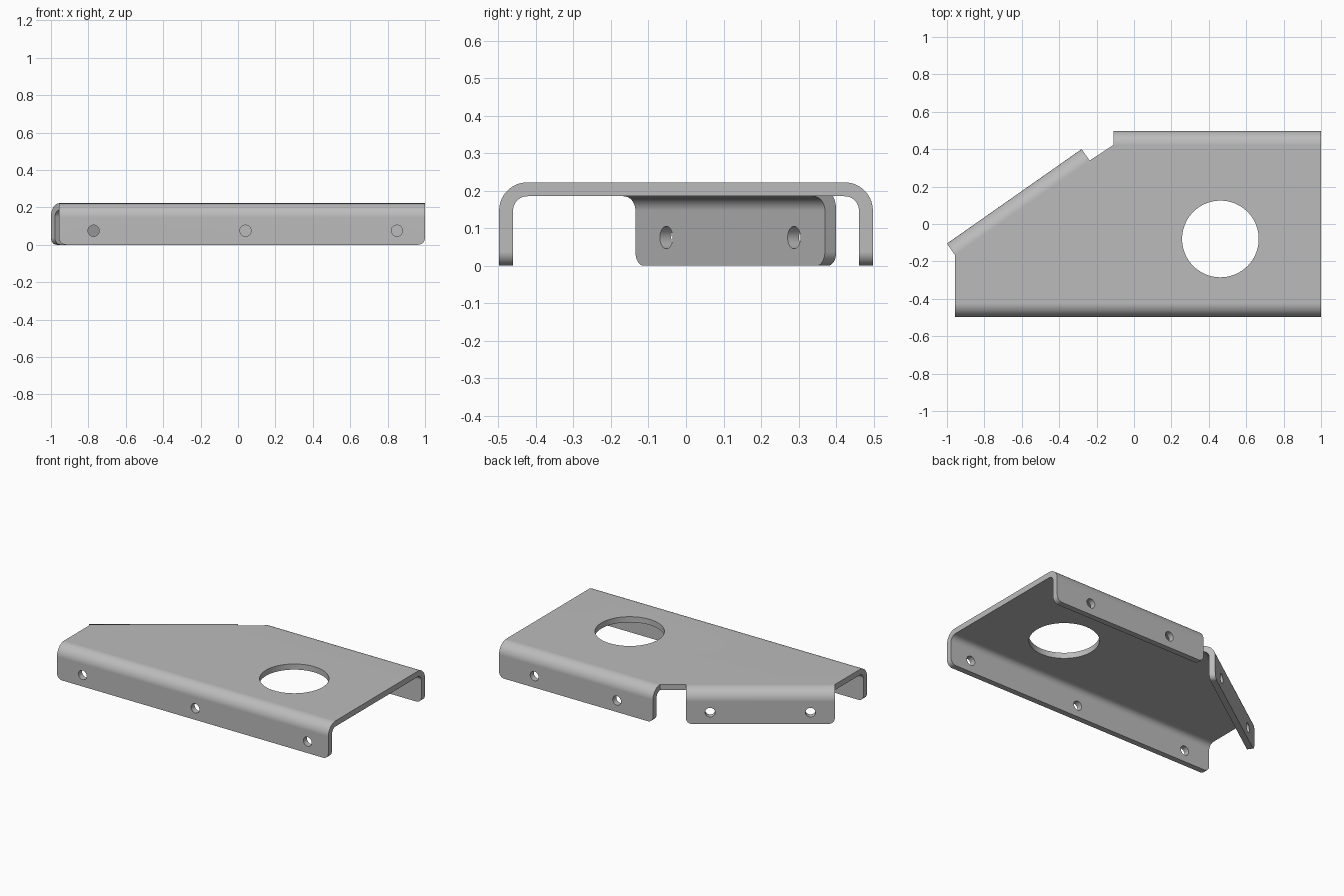
import bpy, bmesh, math
from mathutils import Vector, Matrix

cube = bpy.data.objects.get("Cube")
if cube:
    bpy.data.objects.remove(cube, do_unlink=True)

HEIGHT = 0.222      # top of the sheet
THICK = 0.037       # sheet thickness
BEND = 0.075        # outer bend radius
CORNER = 0.037      # rounding of the lower flange corners
HOLE_R, HOLE_Z = 0.03, 0.075
BEND_STEPS, CORNER_STEPS = 14, 8

metal = bpy.data.materials.new("grey metal")
metal.use_nodes = True
colour = (0.5, 0.5, 0.5, 1)
metal.diffuse_color = colour
metal.node_tree.nodes["Principled BSDF"].inputs["Base Color"].default_value = colour

# Flat top outline, anticlockwise
outline = [(-0.957, -0.423), (1.0, -0.423), (1.0, 0.423),
           (-0.11, 0.423), (-0.237, 0.339), (-0.957, -0.166)]
# Flanged outline edges: start corner, end corner, hole distances from start
flanges = [(0, 1, (0.185, 0.997, 1.807)),
           (2, 3, (0.255, 0.85)),
           (4, 5, (0.143, 0.736))]

bm = bmesh.new()
cut = bmesh.new()
plate = [bm.verts.new((x, y, HEIGHT)) for x, y in outline]
bm.faces.new(plate)


def add_hole(centre, axis, radius, depth, segments):
    """Add a cylinder to the cutter mesh."""
    turn = axis.to_track_quat('Z', 'Y').to_matrix().to_4x4()
    bmesh.ops.create_cone(cut, cap_ends=True, segments=segments, radius1=radius,
                          radius2=radius, depth=depth,
                          matrix=Matrix.Translation(centre) @ turn)


def add_flange(va, vb, holes):
    """Bend the sheet down along va-vb and end it in a rounded tab."""
    a, b = va.co.copy(), vb.co.copy()
    along = (b - a).normalized()
    out = Vector((along.y, -along.x, 0))
    # Bend
    for i in range(1, BEND_STEPS + 1):
        t = math.pi / 2 * i / BEND_STEPS
        shift = out * BEND * math.sin(t) + Vector((0, 0, -BEND * (1 - math.cos(t))))
        na, nb = bm.verts.new(a + shift), bm.verts.new(b + shift)
        bm.faces.new((vb, va, na, nb))
        va, vb = na, nb
    # Tab with two rounded lower corners
    tab = [vb, va]
    for end, side, order in ((a, 1, 1), (b, -1, -1)):
        arc = []
        for i in range(CORNER_STEPS + 1):
            t = math.pi / 2 * i / CORNER_STEPS
            p = end + out * BEND + along * side * CORNER * (1 - math.cos(t))
            p.z = CORNER * (1 - math.sin(t))
            arc.append(bm.verts.new(p))
        tab += arc[::order]
    bm.faces.new(tab)
    # Bolt holes
    for d in holes:
        c = a + along * d + out * (BEND - THICK / 2)
        c.z = HOLE_Z
        add_hole(c, out, HOLE_R, THICK * 3, 32)


for i, j, holes in flanges:
    add_flange(plate[i], plate[j], holes)

# Large round opening in the top
add_hole(Vector((0.462, -0.08, HEIGHT - THICK / 2)), Vector((0, 0, 1)), 0.205, THICK * 3, 72)


def make_object(name, bmesh_data):
    mesh = bpy.data.meshes.new(name)
    bmesh_data.to_mesh(mesh)
    bmesh_data.free()
    mesh.materials.append(metal)
    obj = bpy.data.objects.new(name, mesh)
    bpy.context.scene.collection.objects.link(obj)
    return obj


bracket = make_object("folded_bracket", bm)
cutter = make_object("hole_cutter", cut)
cutter.hide_render = True

# Thicken the folded sheet, then drill it
solid = bracket.modifiers.new("thickness", 'SOLIDIFY')
solid.thickness = THICK
solid.offset = -1
solid.use_even_offset = True
drill = bracket.modifiers.new("holes", 'BOOLEAN')
drill.operation = 'DIFFERENCE'
drill.solver = 'EXACT'
drill.object = cutter

bpy.ops.object.select_all(action='DESELECT')
bracket.select_set(True)
bpy.context.view_layer.objects.active = bracket
for name in ("thickness", "holes"):
    bpy.ops.object.modifier_apply(modifier=name)
bpy.data.objects.remove(cutter, do_unlink=True)

# Smooth bends and holes, crisp sheet edges, even shading on the flats
bpy.ops.object.shade_smooth_by_angle(angle=math.radians(30))
normals = bracket.modifiers.new("flat_normals", 'WEIGHTED_NORMAL')
normals.keep_sharp = True
